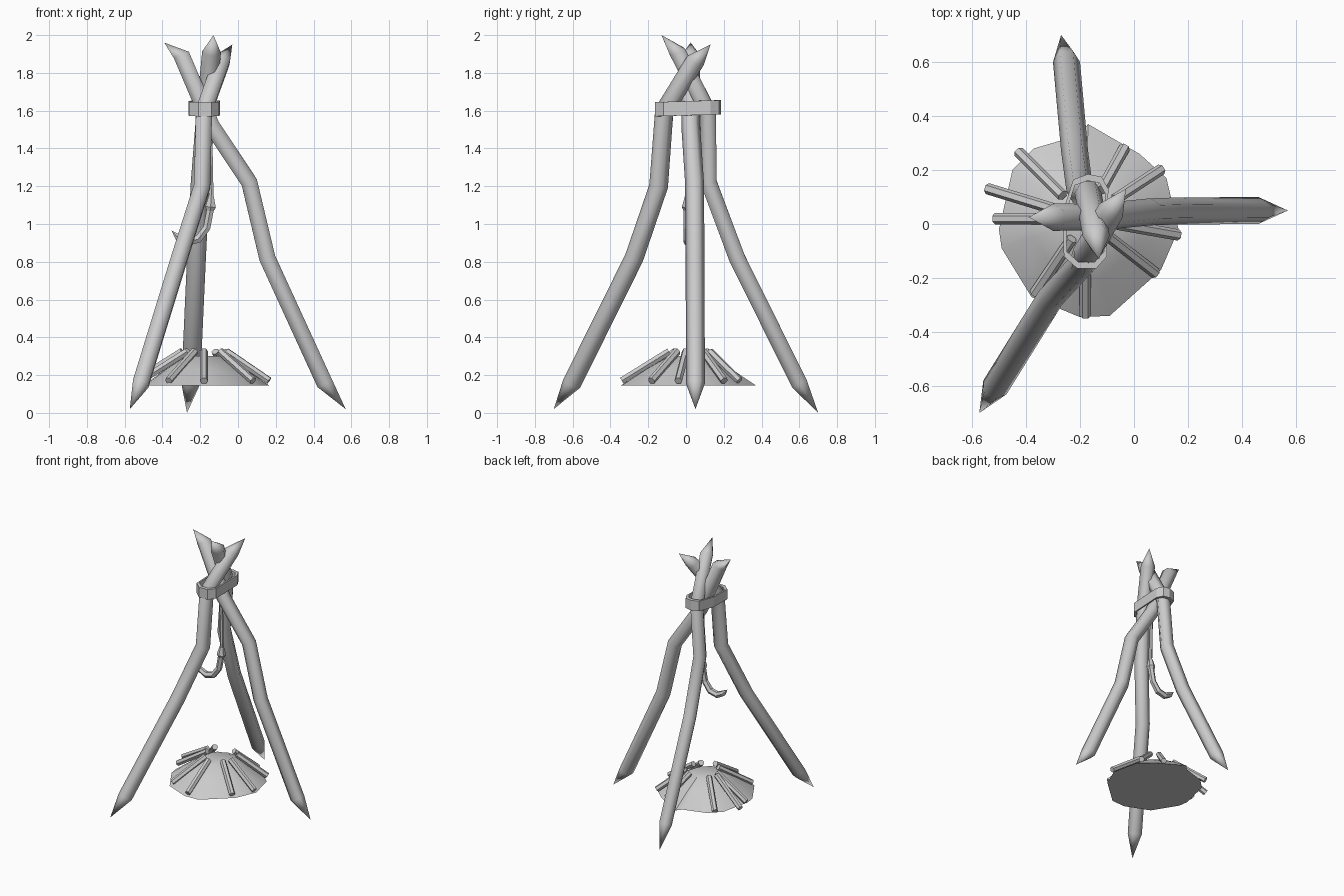
import bpy, bmesh, math
from mathutils import Vector as V

if "Cube" in bpy.data.objects:
    bpy.data.objects.remove(bpy.data.objects["Cube"])

def finish(bm, name, angle=None):
    bmesh.ops.recalc_face_normals(bm, faces=bm.faces[:])
    me = bpy.data.meshes.new(name)
    bm.to_mesh(me)
    bm.free()
    ob = bpy.data.objects.new(name, me)
    bpy.context.collection.objects.link(ob)
    if angle:
        bpy.ops.object.select_all(action='DESELECT')
        ob.select_set(True)
        bpy.context.view_layer.objects.active = ob
        bpy.ops.object.shade_smooth_by_angle(angle=math.radians(angle))
    return ob

def sweep(bm, pts, radii, side, n=6, tips=(None, None)):
    """Tube along pts; 'side' fixes the roll; ends are flat or drawn to a tip."""
    pts = [V(p) for p in pts]
    rings = []
    for i, p in enumerate(pts):
        d = V((0, 0, 0))
        if i > 0:
            d += (p - pts[i-1]).normalized()
        if i < len(pts) - 1:
            d += (pts[i+1] - p).normalized()
        d.normalize()
        u = (V(side) - d * V(side).dot(d)).normalized()
        w = d.cross(u)
        rings.append([bm.verts.new(p + radii[i] * (u * math.cos(a) + w * math.sin(a)))
                      for a in (math.tau * k / n for k in range(n))])
    for a, b in zip(rings, rings[1:]):
        for k in range(n):
            bm.faces.new((a[k], a[(k+1) % n], b[(k+1) % n], b[k]))
    for ring, tip in ((rings[0], tips[0]), (rings[-1], tips[1])):
        if tip is None:
            bm.faces.new(ring)
        else:
            t = bm.verts.new(tip)
            for k in range(n):
                bm.faces.new((ring[k], ring[(k+1) % n], t))

# Three bent poles: foot tip, path, top tip, roll direction
poles = {
    "right_pole": ((.57, .05, .02),
                   [(.46, .05, .155), (.155, .048, .82), (.06, .045, 1.22), (-.14, .025, 1.52), (-.30, .025, 1.895)],
                   (-.39, .025, 1.96), (0, 1, 0)),
    "back_pole": ((-.27, .70, 0),
                  [(-.25, .60, .155), (-.22, .27, .82), (-.20, .12, 1.22), (-.17, .115, 1.6), (-.14, -.045, 1.91)],
                  (-.13, -.13, 2.0), (1, 0, 0)),
    "front_pole": ((-.573, -.70, .02),
                   [(-.515, -.605, .155), (-.31, -.275, .82), (-.19, -.145, 1.2), (-.18, -.115, 1.6), (-.085, .05, 1.865)],
                   (-.03, .13, 1.95), (.85, -.5, 0)),
}
for name, (foot, path, top, side) in poles.items():
    bm = bmesh.new()
    sweep(bm, path, [.05] * len(path), side, 6, (foot, top))
    finish(bm, name, 62)

# Lashing band around the crossing
loop = [(-.26, -.12), (-.21, -.165), (-.14, -.165), (-.10, -.12), (-.095, .13),
        (-.12, .175), (-.17, .185), (-.225, .165), (-.262, .05)]
bm = bmesh.new()
c = V((-.18, .01))
rows = []
for x, y in loop:
    q = c + (V((x, y)) - c) * .86
    lift = .03 * y
    rows.append([bm.verts.new(p) for p in ((x, y, 1.575 + lift), (x, y, 1.65 + lift),
                                           (q.x, q.y, 1.65 + lift), (q.x, q.y, 1.575 + lift))])
for i, a in enumerate(rows):
    b = rows[(i + 1) % len(rows)]
    for k in range(4):
        bm.faces.new((a[k], b[k], b[(k+1) % 4], a[(k+1) % 4]))
finish(bm, "lashing_band")

# Hanging cord and hook
bm = bmesh.new()
sweep(bm, [(-.15, .01, 1.62), (-.14, .01, 1.1)], [.013, .013], (0, 1, 0), 6)
finish(bm, "hook_cord")
bm = bmesh.new()
sweep(bm, [(-.142, .01, 1.15), (-.145, .01, 1.09), (-.148, .01, 1.07), (-.165, .01, .98),
           (-.21, .01, .92), (-.27, .01, .905), (-.32, .01, .93)],
      [.015, .032, .022, .022, .024, .024, .02], (0, 1, 0), 6, (None, (-.352, .01, .965)))
finish(bm, "hook")

# Ash mound with ragged rim
rim = [(-.50, -.02), (-.45, .2), (-.37, .28), (-.2, .33), (-.17, .37), (.02, .26), (.12, .17),
       (.165, -.02), (.1, -.17), (-.09, -.34), (-.2, -.345), (-.38, -.27), (-.49, -.09)]
bm = bmesh.new()
c = V((-.18, .02))
rings = []
for s, z in ((1, .145), (.62, .235), (.3, .30)):
    rings.append([bm.verts.new((*(c + (V(p) - c) * s), z)) for p in rim])
for a, b in zip(rings, rings[1:]):
    for k in range(len(rim)):
        j = (k + 1) % len(rim)
        bm.faces.new((a[k], a[j], b[j], b[k]))
bm.faces.new(rings[0])
bm.faces.new(rings[-1])
finish(bm, "ash_mound", 40)

# Sticks leaning on the mound: (angle, inner radius, outer radius)
sticks = [(163, .12, .38), (135, .12, .35), (180, .09, .335), (236, .09, .335), (270, .11, .36),
          (322, .11, .33), (350, .12, .35), (33, .13, .335), (61, .12, .30)]
bm = bmesh.new()
for ang, r0, r1 in sticks:
    d = V((math.cos(math.radians(ang)), math.sin(math.radians(ang)), 0))
    o = V((-.18, .02, 0))
    sweep(bm, [o + d * r0 + V((0, 0, .325)), o + d * r1 + V((0, 0, .17))],
          [.021, .021], (-d.y, d.x, 0), 6)
finish(bm, "fire_sticks")
